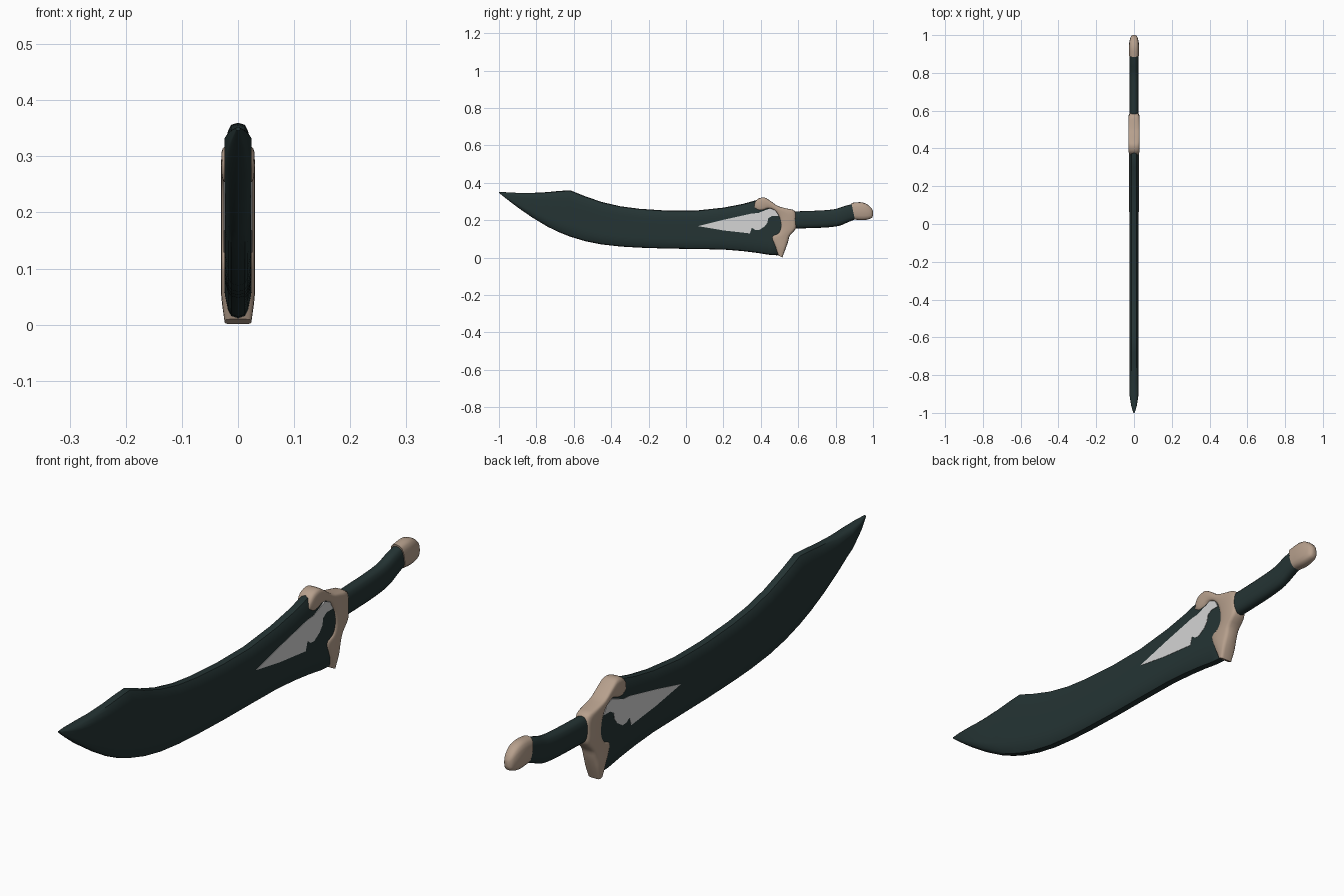
import bpy, bmesh, math

if "Cube" in bpy.data.objects:
    bpy.data.objects.remove(bpy.data.objects["Cube"])


def material(name, rgb):
    m = bpy.data.materials.new(name)
    m.diffuse_color = (*rgb, 1)
    m.use_nodes = True
    m.node_tree.nodes["Principled BSDF"].inputs["Base Color"].default_value = m.diffuse_color
    return m


DARK = material("dark green steel", (0.018, 0.034, 0.034))
TAN = material("tan bone", (0.47, 0.35, 0.265))
SILVER = material("light silver", (0.66, 0.66, 0.66))


def finish(name, bm, mat, angle):
    bmesh.ops.recalc_face_normals(bm, faces=bm.faces[:])
    me = bpy.data.meshes.new(name)
    bm.to_mesh(me)
    bm.free()
    me.materials.append(mat)
    ob = bpy.data.objects.new(name, me)
    bpy.context.collection.objects.link(ob)
    bpy.ops.object.select_all(action='DESELECT')
    ob.select_set(True)
    bpy.context.view_layer.objects.active = ob
    bpy.ops.object.shade_smooth_by_angle(angle=math.radians(angle))
    return ob


def smooth_rows(rows, steps=3):
    """Catmull-Rom interpolation between stations or outline points."""
    out = []
    n = len(rows)
    for i in range(n - 1):
        p = [rows[max(0, min(n - 1, i + k))] for k in (-1, 0, 1, 2)]
        for s in range(steps):
            t = s / steps
            out.append(tuple(
                0.5 * (2 * b + (c - a) * t + (2 * a - 5 * b + 4 * c - d) * t * t
                       + (3 * b - a - 3 * c + d) * t ** 3)
                for a, b, c, d in zip(*p)))
    return out + [rows[-1]]


def superellipse(n, power):
    """Half cross-section, as (position along height -1..1, width 0..1)."""
    pts = []
    for i in range(n + 1):
        a = math.pi * i / n
        c = math.cos(a)
        pts.append((math.copysign(abs(c) ** power, c), abs(math.sin(a)) ** power))
    pts[-1] = (-1, 0)
    return pts


def loft(name, stations, half, mat, angle=40):
    """Stations are (y1, z1, y2, z2, half thickness): two opposite edge points."""
    ring = half + [(t, -x) for t, x in half[-2:0:-1]]
    bm = bmesh.new()
    rings = []
    for y1, z1, y2, z2, hx in stations:
        rings.append([bm.verts.new((x * hx,
                                    (y1 + y2) / 2 + t * (y1 - y2) / 2,
                                    (z1 + z2) / 2 + t * (z1 - z2) / 2)) for t, x in ring])
    n = len(ring)
    for a, b in zip(rings, rings[1:]):
        for i in range(n):
            j = (i + 1) % n
            bm.faces.new((a[i], a[j], b[j], b[i]))
    bm.faces.new(rings[0])
    bm.faces.new(rings[-1])
    return finish(name, bm, mat, angle)


# Blade: y, lower edge, upper edge
blade = [(-1, .346, .352), (-.96, .314, .349), (-.9, .268, .346), (-.82, .213, .346),
         (-.74, .165, .350), (-.68, .136, .356), (-.62, .112, .360), (-.54, .088, .328),
         (-.45, .070, .297), (-.35, .059, .274), (-.25, .053, .261), (-.1, .048, .251),
         (.05, .046, .251), (.2, .043, .267), (.3, .035, .286), (.38, .025, .308),
         (.45, .014, .29), (.49, .012, .268), (.52, .06, .25)]
edge = [(1, 0), (.97, .5), (.88, .73), (.68, .96), (.5, 1)]
edge += [(-t, x) for t, x in reversed(edge)]
loft("blade", [(y, t, y, b, .0245 * min(1, .15 + ((y + 1) / .09) ** .7 * .85))
               for y, b, t in blade], edge, DARK)

# Guard: a hooked C shape, outer edge then inner edge
guard = [(.364, .275, .368, .262, .022), (.370, .298, .392, .250, .028),
         (.388, .316, .415, .252, .030), (.420, .321, .435, .260, .030),
         (.450, .304, .455, .260, .030), (.492, .275, .476, .250, .030),
         (.540, .262, .490, .230, .030), (.583, .248, .499, .200, .030),
         (.589, .195, .503, .175, .030), (.587, .155, .500, .150, .030),
         (.556, .118, .487, .128, .030), (.546, .085, .455, .112, .030),
         (.532, .045, .475, .060, .030), (.515, .001, .495, .010, .024)]
loft("guard", smooth_rows(guard), superellipse(10, .5), TAN)

# Grip and pommel
grip = [(.55, .246, .55, .155, .024), (.65, .249, .65, .157, .024),
        (.74, .253, .75, .161, .024), (.80, .260, .82, .170, .024),
        (.85, .276, .87, .191, .024), (.91, .291, .925, .212, .023)]
loft("grip", smooth_rows(grip), superellipse(8, .75), DARK)
pommel = [(.884, .292, .903, .203, .026), (.930, .296, .940, .200, .027),
          (.965, .287, .970, .203, .024), (.990, .266, .993, .212, .017),
          (1.0, .248, 1.0, .226, .007)]
loft("pommel", smooth_rows(pommel), superellipse(8, .7), TAN)

# Silver inlay plates on both sides: a spike with a crescent at its root
inlay = [(.064, .168), (.2, .202), (.353, .236), (.385, .238), (.41, .248), (.45, .263),
         (.478, .252), (.495, .222), (.46, .222), (.44, .210), (.435, .185), (.42, .166),
         (.39, .147), (.37, .148), (.352, .160), (.342, .129), (.2, .145)]
for side, sx in (("right", 1), ("left", -1)):
    bm = bmesh.new()
    f = bm.faces.new([bm.verts.new((sx * .018, y, z)) for y, z in inlay])
    g = bmesh.ops.extrude_face_region(bm, geom=[f])
    for v in g["geom"]:
        if isinstance(v, bmesh.types.BMVert):
            v.co.x = sx * .0256
    finish("inlay_" + side, bm, SILVER, 30)
